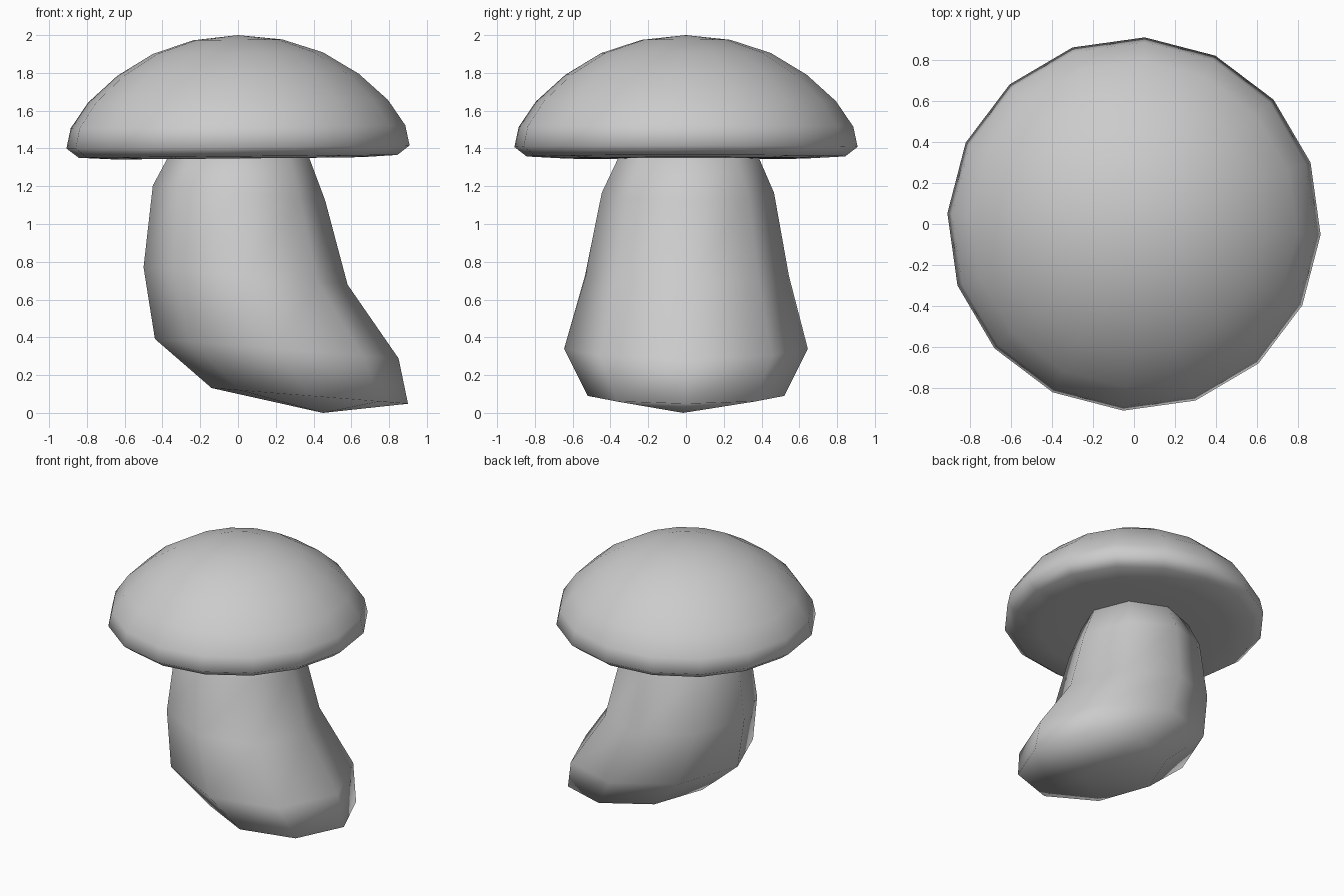
import bpy
from math import sin, cos, radians, tau

if "Cube" in bpy.data.objects:
    bpy.data.objects.remove(bpy.data.objects["Cube"])


def loft(name, rings, sides, turn, bottom, top):
    """Skin tilted circular rings (cx, cy, cz, radius, slope along x), closed by a pole at each end."""
    verts = [bottom]
    for cx, cy, cz, r, slope in rings:
        for k in range(sides):
            a = turn + tau * k / sides
            verts.append((cx + r * cos(a), cy + r * sin(a), cz + slope * r * cos(a)))
    verts.append(top)
    last = len(verts) - 1
    end = last - sides
    faces = []
    for k in range(sides):
        n = (k + 1) % sides
        faces.append((0, 1 + n, 1 + k))
        for i in range(len(rings) - 1):
            b = 1 + i * sides
            faces.append((b + k, b + n, b + sides + n, b + sides + k))
        faces.append((end + k, end + n, last))
    mesh = bpy.data.meshes.new(name)
    mesh.from_pydata(verts, [], faces)
    mesh.shade_smooth()
    obj = bpy.data.objects.new(name, mesh)
    bpy.context.collection.objects.link(obj)
    return obj


# Cap: 16-sided dome with a rounded rim and almost flat underside
profile = [(0.42, 1.347), (0.66, 1.348), (0.845, 1.358), (0.91, 1.408), (0.887, 1.515),
           (0.795, 1.65), (0.64, 1.79), (0.45, 1.905), (0.235, 1.975)]
loft("mushroom_cap", [(0, 0, z, r, 0.009) for r, z in profile], 16, radians(-3.3),
     (0, 0, 1.347), (0, 0, 2.0))

# Stem: 8-sided, swelling and bending towards +x at the foot
stem = [(0.38, 0.0, 0.09, 0.52, -0.08),
        (0.205, 0.0, 0.34, 0.645, -0.08),
        (0.04, 0.005, 0.725, 0.54, -0.085),
        (0.005, 0.01, 1.165, 0.456, -0.085),
        (0.02, 0.015, 1.41, 0.345, -0.08)]
loft("mushroom_stem", stem, 8, 0.0, (0.45, -0.015, 0.0), (0.02, 0.015, 1.45))
